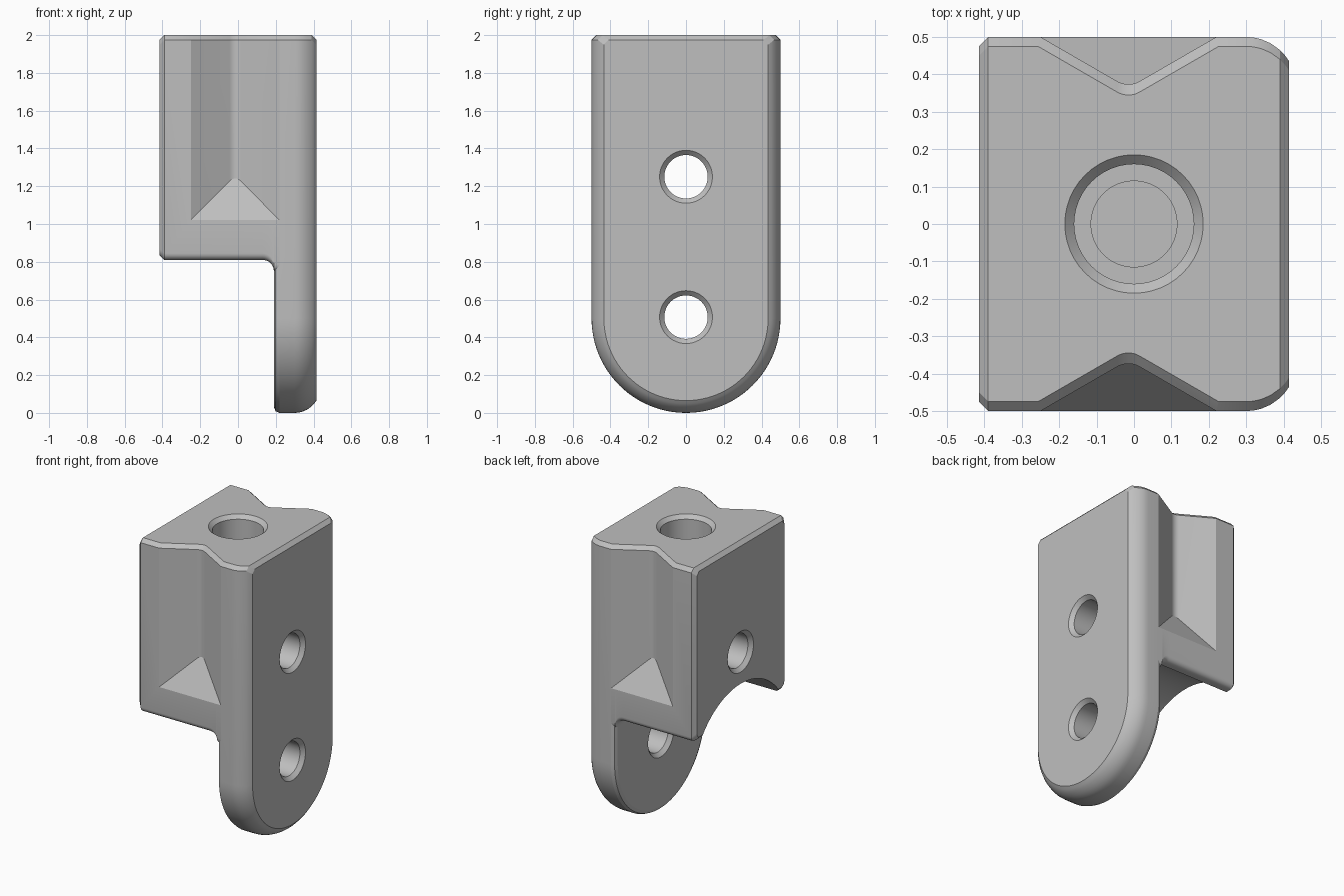
import bpy, bmesh
from math import sin, cos, pi, radians, sqrt, asin
from mathutils import Vector

if "Cube" in bpy.data.objects:
    bpy.data.objects.remove(bpy.data.objects["Cube"])

grey = bpy.data.materials.new("plain_grey")
grey.use_nodes = True
colour = (0.52, 0.52, 0.52, 1)
grey.diffuse_color = colour
grey.node_tree.nodes["Principled BSDF"].inputs["Base Color"].default_value = colour


def loft(name, rings):
    """Skin equal-length rings and cap both ends."""
    bm = bmesh.new()
    rows = [[bm.verts.new(p) for p in ring] for ring in rings]
    n = len(rows[0])
    for a, b in zip(rows, rows[1:]):
        for i in range(n):
            j = (i + 1) % n
            bm.faces.new((a[i], a[j], b[j], b[i]))
    bm.faces.new(rows[0])
    bm.faces.new(rows[-1])
    bmesh.ops.recalc_face_normals(bm, faces=bm.faces)
    mesh = bpy.data.meshes.new(name)
    bm.to_mesh(mesh)
    bm.free()
    mesh.materials.append(grey)
    obj = bpy.data.objects.new(name, mesh)
    bpy.context.collection.objects.link(obj)
    return obj


def combine(target, other, operation):
    """Apply a boolean and discard the helper."""
    mod = target.modifiers.new("cut", 'BOOLEAN')
    mod.operation, mod.solver, mod.object = operation, 'EXACT', other
    bpy.context.view_layer.objects.active = target
    bpy.ops.object.modifier_apply(modifier=mod.name)
    bpy.data.objects.remove(other)


CH = 0.025  # common chamfer


def mirrored(x, half):
    """Ring at x from the +y half outline, mirrored across y = 0."""
    other = [(-y, z) for y, z in reversed(half) if y > 1e-6]
    return [(x, y, z) for y, z in half + other]


def plate_ring(x, side, top):
    r = 0.5 - side
    half = [(r - CH, 2 - top), (r, 2 - CH - top)]
    steps = 24
    for i in range(steps):
        a = pi / 2 * i / steps
        half.append((r * cos(a), 0.5 - r * sin(a)))
    half.append((0, 0.5 - r))
    return mirrored(x, half)


def block_ring(x, inset, drop):
    w, base, radius = 0.4995 - inset, 0.81 + inset - drop, 0.53 - drop
    half = [(w - CH, 2 - inset), (w, 2 - CH - inset)]
    r = 0.035
    for i in range(6):  # rounded lower corner
        a = pi / 2 * i / 5
        half.append((w - r + r * cos(a), base + r - r * sin(a)))
    start = asin((base - 0.5) / radius)
    for i in range(20):  # underside arch
        a = start + (pi / 2 - start) * i / 20
        half.append((radius * cos(a), 0.5 + radius * sin(a)))
    half.append((0, 0.5 + radius))
    return mirrored(x, half)


# Round-ended mounting plate with a rolled outer edge
R = 0.134
rings = [plate_ring(0.19, 0.03, 0), plate_ring(0.199, 0.009, 0), plate_ring(0.22, 0, 0)]
for x in (0.3, 0.32, 0.34, 0.365, 0.39, 0.403, 0.415):
    rings.append(plate_ring(x, R - sqrt(R * R - (x - 0.3) ** 2), max(0, x - 0.39)))
bracket = loft("bracket", rings)

# Upper block with arched underside, filleted into the plate
rings = [block_ring(-0.415, CH, 0), block_ring(-0.39, 0, 0)]
for i in range(9):
    a = pi / 2 * i / 8
    rings.append(block_ring(0.13 + 0.06 * sin(a), 0, 0.06 * (1 - cos(a))))
rings.append(block_ring(0.25, 0, 0.06))
combine(bracket, loft("block", rings), 'UNION')


# V grooves on both sides, with sloped floors and chamfered mouths
def groove(side):
    mid, half, r, tan30 = -0.015, 0.235, 0.06, sqrt(1 / 3)
    out = 0.15
    depth_max = half * tan30
    plan = [(mid - half - out / tan30, -out)]
    for i in range(9):
        a = radians(-30 + 60 * i / 8)
        plan.append((mid + r * sin(a), depth_max - r / cos(pi / 6) + r * cos(a)))
    plan.append((mid + half + out / tan30, -out))

    def level(z, shift):
        return [(x, side * (0.5 - d - shift * 1.155), z) for x, d in plan]

    floor = [(x, side * (0.5 - d), 1.02 + 1.75 * d) for x, d in plan]
    return loft("groove", [floor, level(2 - CH, 0), level(2, CH), level(2.05, CH + 0.05)])


for side in (-1, 1):
    combine(bracket, groove(side), 'DIFFERENCE')


# Bores, each a turned profile of (position along axis, radius)
def bore(profile, place):
    n = 48
    return loft("bore", [[place(t, r * cos(2 * pi * i / n), r * sin(2 * pi * i / n))
                          for i in range(n)] for t, r in profile])


def cross_bore(z, x0, x1):
    r = 0.115
    flare = 0.05
    profile = [(x0 - flare, r + CH + flare), (x0 + CH, r),
               (x1 - CH, r), (x1 + flare, r + CH + flare)]
    combine(bracket, bore(profile, lambda t, a, b: Vector((t, a, z + b))), 'DIFFERENCE')


cross_bore(1.25, -0.415, 0.415)
cross_bore(0.507, 0.19, 0.415)
top_profile = [(1.45, 0.115), (1.6, 0.115), (1.6, 0.16), (2 - CH, 0.16), (2.05, 0.235)]
combine(bracket, bore(top_profile, lambda t, a, b: Vector((a, b, t))), 'DIFFERENCE')

# Smooth rounded areas, keep chamfers crisp
bpy.ops.object.select_all(action='DESELECT')
bracket.select_set(True)
bpy.context.view_layer.objects.active = bracket
bpy.ops.object.shade_smooth_by_angle(angle=radians(22))
